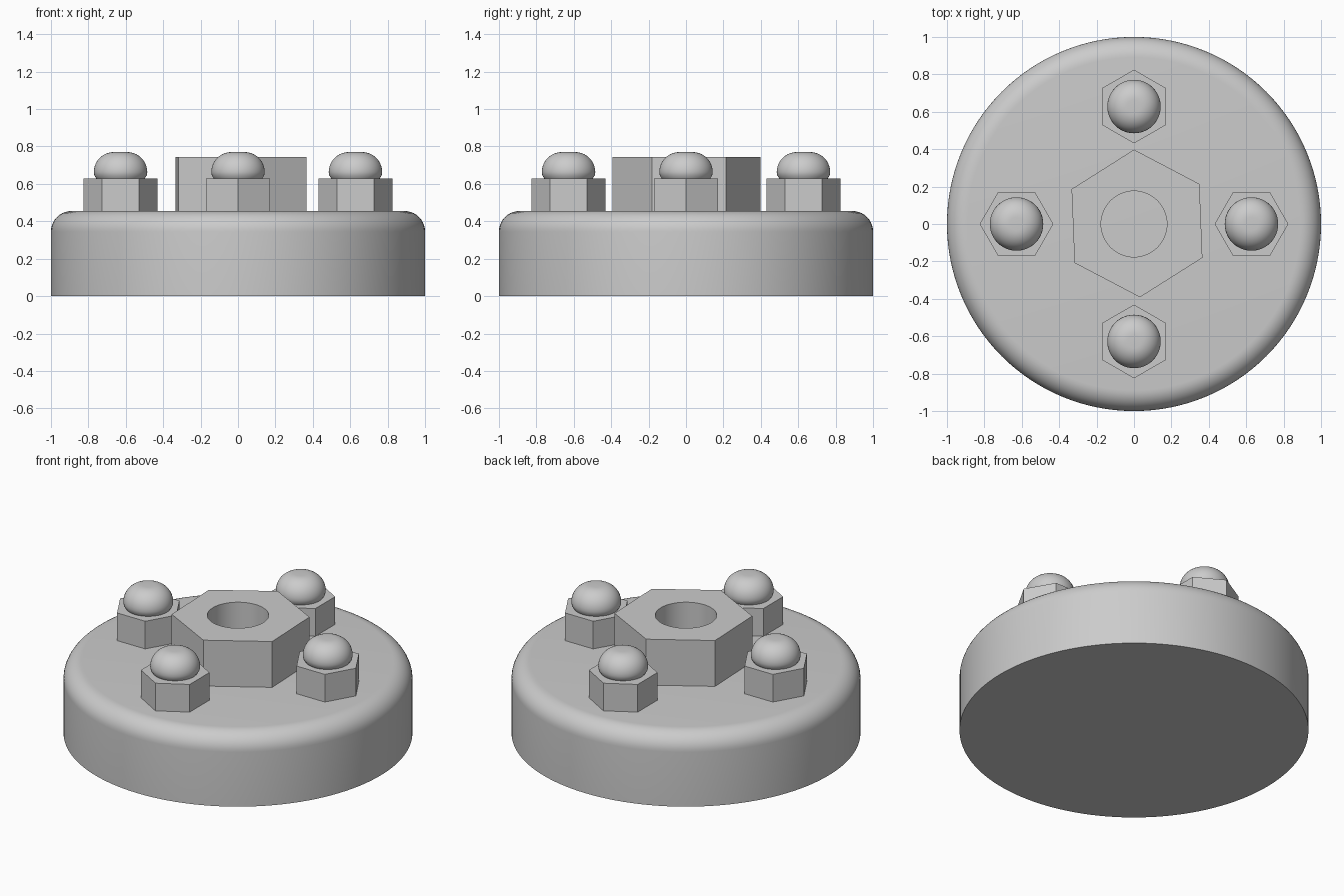
import bpy
import bmesh
from math import sin, cos, pi, radians
from mathutils import Vector, Matrix

cube = bpy.data.objects.get("Cube")
if cube:
    bpy.data.objects.remove(cube, do_unlink=True)

grey = bpy.data.materials.new("plain grey")
grey.use_nodes = True
grey.diffuse_color = (0.6, 0.6, 0.6, 1)
grey.node_tree.nodes["Principled BSDF"].inputs["Base Color"].default_value = (0.6, 0.6, 0.6, 1)

BASE_TOP = 0.455
NUT_TOP = 0.63
HUB_TOP = 0.745


def finish(name, bm, smooth=True):
    """Turn a bmesh into a grey object."""
    bmesh.ops.recalc_face_normals(bm, faces=bm.faces)
    mesh = bpy.data.meshes.new(name)
    bm.to_mesh(mesh)
    bm.free()
    mesh.materials.append(grey)
    obj = bpy.data.objects.new(name, mesh)
    bpy.context.collection.objects.link(obj)
    if smooth:
        bpy.ops.object.select_all(action="DESELECT")
        obj.select_set(True)
        bpy.context.view_layer.objects.active = obj
        bpy.ops.object.shade_smooth_by_angle(angle=radians(30))
    return obj


def ring(bm, radius, z, count, centre=(0, 0), turn=0.0):
    return [bm.verts.new((centre[0] + radius * cos(turn + 2 * pi * i / count),
                          centre[1] + radius * sin(turn + 2 * pi * i / count), z))
            for i in range(count)]


def lathe(name, profile, count, centre=(0, 0), turn=0.0, smooth=True):
    """Stack rings from bottom to top and cap both ends."""
    bm = bmesh.new()
    rings = [ring(bm, r, z, count, centre, turn) for r, z in profile]
    for low, high in zip(rings, rings[1:]):
        for i in range(count):
            j = (i + 1) % count
            bm.faces.new((low[i], low[j], high[j], high[i]))
    bm.faces.new(rings[0][::-1])
    bm.faces.new(rings[-1])
    return finish(name, bm, smooth)


def arc(r, z, radius, start, end, steps):
    angles = [radians(start + (end - start) * i / steps) for i in range(steps + 1)]
    return [(r + radius * cos(a), z + radius * sin(a)) for a in angles]


# Round base with a rounded upper rim
fillet = 0.11
lathe("base", [(1, 0)] + arc(1 - fillet, BASE_TOP - fillet, fillet, 0, 90, 10), 128)

# Central hexagonal hub with a round bore
bm = bmesh.new()
outlines = [ring(bm, 0.395, BASE_TOP, 6, (0.016, 0.003), radians(92.3)),
            ring(bm, 0.176, BASE_TOP, 64)]
edges = [bm.edges.new((loop[i - 1], loop[i])) for loop in outlines for i in range(len(loop))]
bmesh.ops.triangle_fill(bm, edges=edges, use_beauty=True)
raised = bmesh.ops.extrude_face_region(bm, geom=bm.faces[:])
top_verts = [v for v in raised["geom"] if isinstance(v, bmesh.types.BMVert)]
bmesh.ops.translate(bm, verts=top_verts, vec=(0, 0, HUB_TOP - BASE_TOP))
finish("hub", bm)

# Four domed nuts, each with a corner pointing outwards
dome = [(0.13, NUT_TOP), (0.14, 0.645)] + arc(0.036, 0.663, 0.107, 0, 90, 10)
for i, side in enumerate(("left", "back", "right", "front")):
    turn = i * pi / 2
    centre = (0.628 * cos(turn), 0.628 * sin(turn))
    lathe(side + "_nut", [(0.197, BASE_TOP), (0.197, NUT_TOP)], 6, centre, turn, False)
    lathe(side + "_nut_dome", dome, 48, centre)
